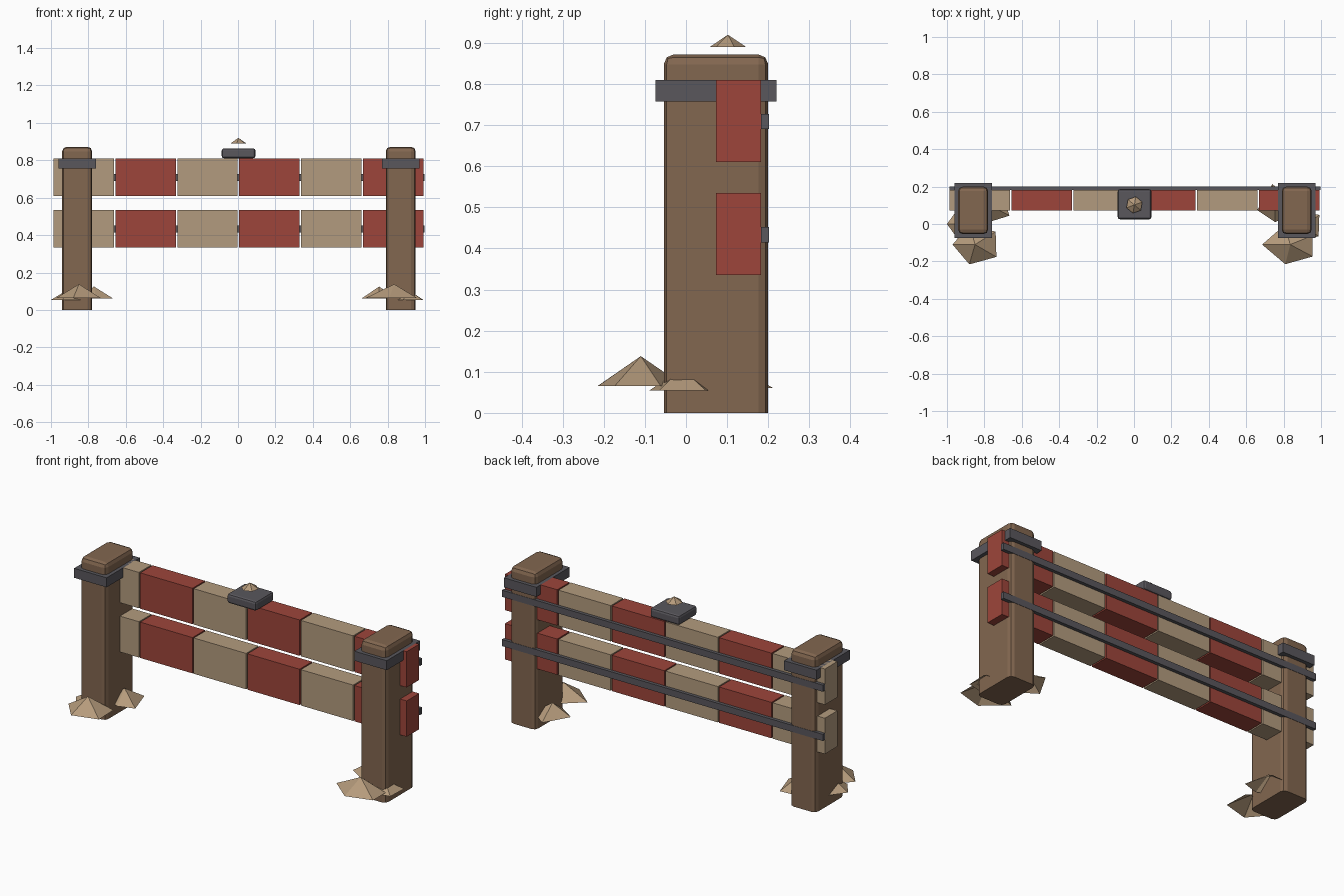
import bpy, bmesh, math

if "Cube" in bpy.data.objects:
    bpy.data.objects.remove(bpy.data.objects["Cube"])


def material(name, rgb):
    m = bpy.data.materials.new(name)
    m.diffuse_color = (*rgb, 1)
    m.use_nodes = True
    m.node_tree.nodes["Principled BSDF"].inputs["Base Color"].default_value = m.diffuse_color
    return m


BROWN = material("brown_wood", (0.225, 0.135, 0.08))
RED = material("red_paint", (0.34, 0.06, 0.043))
CREAM = material("cream_paint", (0.45, 0.33, 0.21))
METAL = material("dark_metal", (0.10, 0.095, 0.108))
SAND = material("sand", (0.46, 0.325, 0.20))


def finish(name, bm, mat):
    mesh = bpy.data.meshes.new(name)
    bm.to_mesh(mesh)
    bm.free()
    mesh.materials.append(mat)
    ob = bpy.data.objects.new(name, mesh)
    bpy.context.collection.objects.link(ob)
    return ob


def box(name, x, y, z, mat, bevel=0, keep_bottom=False):
    """Box from (min, max) ranges, with optional rounded edges."""
    bm = bmesh.new()
    bmesh.ops.create_cube(bm, size=1)
    for v in bm.verts:
        v.co = [r[0] + (c + 0.5) * (r[1] - r[0]) for c, r in zip(v.co, (x, y, z))]
    if bevel:
        edges = [e for e in bm.edges
                 if not (keep_bottom and all(v.co.z < z[0] + 1e-4 for v in e.verts))]
        bmesh.ops.bevel(bm, geom=edges, offset=bevel, segments=2,
                        profile=0.5, affect='EDGES')
    return finish(name, bm, mat)


def mound(name, x, y, base, top, outline):
    """Open faceted cone; outline holds (angle in degrees, radius) pairs."""
    bm = bmesh.new()
    apex = bm.verts.new((x, y, top))
    ring = [bm.verts.new((x + r * math.cos(math.radians(a)),
                          y + r * math.sin(math.radians(a)), base))
            for a, r in outline]
    for i, v in enumerate(ring):
        bm.faces.new((apex, v, ring[(i + 1) % len(ring)]))
    return finish(name, bm, SAND)


# Posts with metal collars
for side, cx in (("left", -0.86), ("right", 0.87)):
    box(side + "_post", (cx - 0.08, cx + 0.08), (-0.054, 0.2), (0, 0.872),
        BROWN, 0.024, True)
    box(side + "_collar", (cx - 0.1, cx + 0.1), (-0.074, 0.22), (0.757, 0.81), METAL)

# Two rails of alternating painted blocks, each with a rod behind
for level, z in (("lower", 0.335), ("upper", 0.61)):
    for i in range(6):
        x = -0.986 + i * 0.3307
        box(f"{level}_block_{i + 1}", (x, x + 0.323), (0.073, 0.183), (z, z + 0.2),
            RED if i % 2 else CREAM)
    box(level + "_rod", (-0.986, 0.996), (0.183, 0.2015), (z + 0.08, z + 0.117), METAL)

# Metal cap on the upper rail with a small sand chip above it
box("top_cap", (-0.087, 0.093), (0.025, 0.186), (0.811, 0.864), METAL, 0.012)
mound("cap_chip", 0.002, 0.102, 0.89, 0.92,
      [(20 + 60 * k, 0.045) for k in range(6)])

# Sand mounds around the post feet
front = [(32, 0.13), (105, 0.11), (180, 0.12), (254, 0.11), (330, 0.132)]
mound("left_front_mound", -0.85, -0.11, 0.065, 0.138, front)
mound("right_front_mound", 0.835, -0.11, 0.065, 0.138,
      [(22, 0.13), (105, 0.11), (180, 0.15), (256, 0.108), (332, 0.136)])
mound("left_inner_mound", -0.77, 0.1, 0.06, 0.125,
      [(-28, 0.118), (60, 0.11), (130, 0.11), (200, 0.1), (278, 0.085)])
mound("right_inner_mound", 0.755, 0.1, 0.06, 0.125,
      [(20, 0.1), (98, 0.114), (195, 0.1), (270, 0.09), (330, 0.1)])
mound("left_outer_mound", -0.91, 0.0, 0.054, 0.108,
      [(36, 0.09), (108, 0.09), (180, 0.09), (252, 0.09), (324, 0.09)])
mound("right_outer_mound", 0.91, -0.01, 0.054, 0.108,
      [(36, 0.1), (108, 0.08), (180, 0.09), (252, 0.084), (324, 0.095)])
